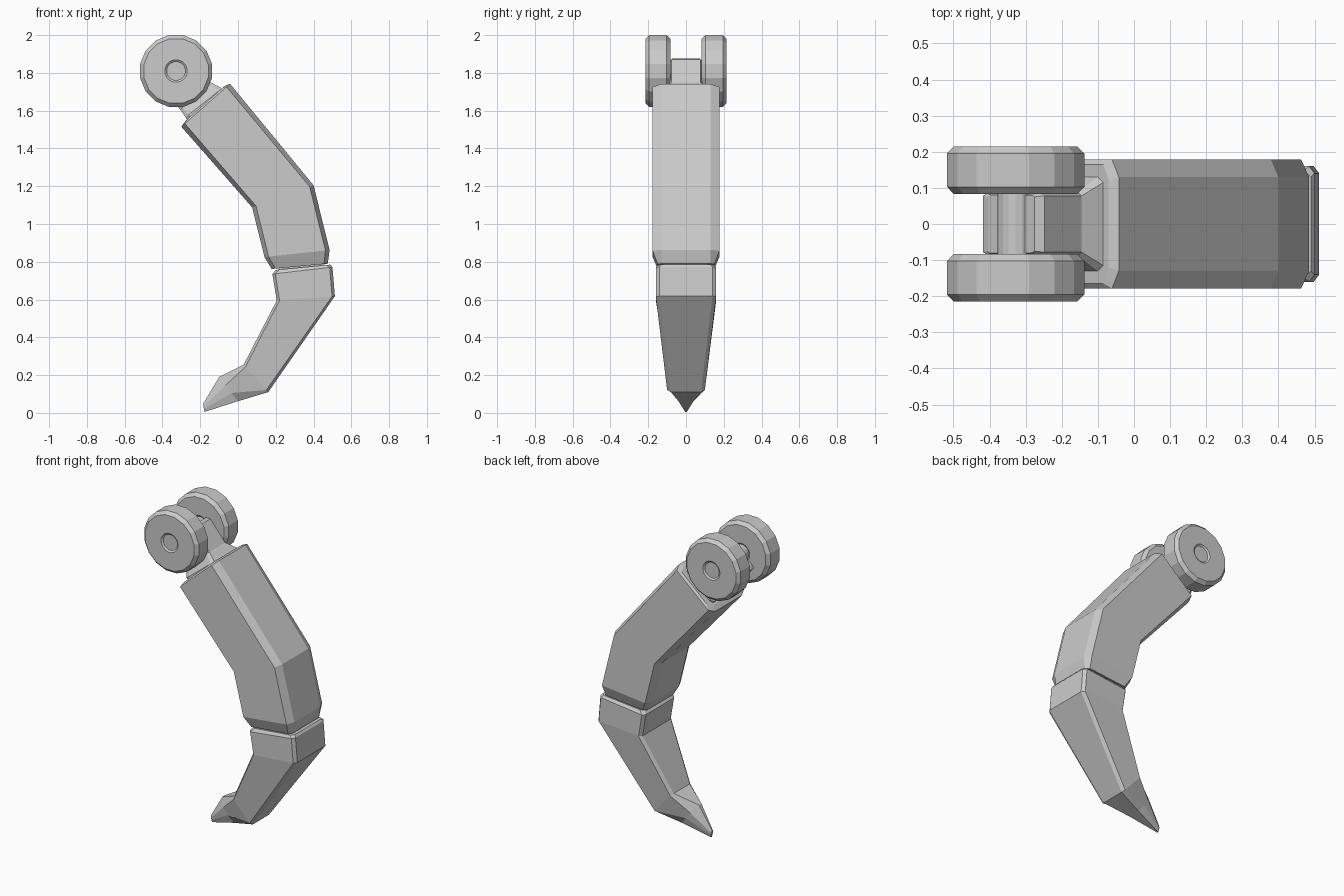
import bpy, bmesh, math
from mathutils import Vector

if "Cube" in bpy.data.objects:
    bpy.data.objects.remove(bpy.data.objects["Cube"])


def finish(name, bm):
    bmesh.ops.recalc_face_normals(bm, faces=bm.faces)
    mesh = bpy.data.meshes.new(name)
    bm.to_mesh(mesh)
    bm.free()
    obj = bpy.data.objects.new(name, mesh)
    bpy.context.collection.objects.link(obj)
    return obj


def loft(name, stations):
    """Skin chamfered cross-sections.
    Station: inner (x, z), outer (x, z), flat half-width inner,
    full half-width, flat half-width outer, chamfer depth."""
    bm = bmesh.new()
    rings = []
    for inner, outer, a, h, b, d in stations:
        pi, po = Vector(inner), Vector(outer)
        step = (po - pi).normalized() * d
        half = [(pi, a), (pi + step, h), (po - step, h), (po, b)]
        ring = half + [(p, -y) for p, y in reversed(half)]
        rings.append([bm.verts.new((p.x, y, p.y)) for p, y in ring])
    for r, s in zip(rings, rings[1:]):
        for i in range(8):
            j = (i + 1) % 8
            bm.faces.new((r[i], r[j], s[j], s[i]))
    bm.faces.new(rings[0])
    bm.faces.new(rings[-1])
    return finish(name, bm)


def wheel(name, y0, cx=-0.328, cz=1.81, n=16):
    """Lathe a bevelled disc with a recessed hub on both sides."""
    R, w = 0.194, 0.066
    side = [(0.05, w - 0.008), (0.06, w), (0.174, w), (R, w - 0.02)]
    profile = side + [(r, -y) for r, y in reversed(side)]
    bm = bmesh.new()
    rings = []
    for r, y in profile:
        angles = [2 * math.pi * (k + 0.5) / n for k in range(n)]
        rings.append([bm.verts.new((cx + r * math.cos(t), y0 + y,
                                    cz + r * math.sin(t))) for t in angles])
    for r, s in zip(rings, rings[1:]):
        for i in range(n):
            j = (i + 1) % n
            bm.faces.new((r[i], r[j], s[j], s[i]))
    bm.faces.new(rings[0])
    bm.faces.new(rings[-1])
    return finish(name, bm)


# Pair of joint discs
for label, sign in (("front", -1), ("back", 1)):
    wheel("joint_disc_" + label, sign * 0.149)

# Axle joining the discs through the neck
bpy.ops.mesh.primitive_cylinder_add(vertices=16, radius=0.05, depth=0.3,
                                    location=(-0.328, 0, 1.81),
                                    rotation=(math.pi / 2, 0, 0))
bpy.context.object.name = "axle"

# Neck that flares into the upper limb
loft("neck", [
    ((-0.405, 1.757), (-0.275, 1.875), 0.075, 0.08, 0.075, 0.01),
    ((-0.418, 1.737), (-0.248, 1.872), 0.078, 0.085, 0.078, 0.015),
    ((-0.305, 1.605), (-0.145, 1.750), 0.078, 0.088, 0.078, 0.015),
    ((-0.278, 1.565), (-0.085, 1.718), 0.115, 0.13, 0.115, 0.02),
    ((-0.255, 1.535), (-0.065, 1.695), 0.115, 0.13, 0.115, 0.02),
])

# Bent upper limb
loft("upper_limb", [
    ((-0.278, 1.547), (-0.07, 1.732), 0.12, 0.165, 0.12, 0.02),
    ((-0.300, 1.515), (-0.042, 1.742), 0.13, 0.178, 0.13, 0.025),
    ((0.075, 1.088), (0.400, 1.205), 0.13, 0.178, 0.13, 0.022),
    ((0.140, 0.825), (0.485, 0.862), 0.13, 0.178, 0.13, 0.022),
    ((0.178, 0.762), (0.475, 0.790), 0.13, 0.150, 0.13, 0.02),
])

# Knuckle hidden in the gap between limb and claw
loft("knuckle", [
    ((0.215, 0.80), (0.455, 0.82), 0.11, 0.12, 0.11, 0.02),
    ((0.220, 0.72), (0.460, 0.74), 0.11, 0.12, 0.11, 0.02),
])

# Tapering lower limb ending in a pointed claw
loft("claw", [
    ((0.200, 0.757), (0.490, 0.785), 0.13, 0.148, 0.13, 0.02),
    ((0.182, 0.735), (0.500, 0.772), 0.14, 0.160, 0.14, 0.015),
    ((0.205, 0.595), (0.513, 0.618), 0.14, 0.160, 0.14, 0.015),
    ((0.030, 0.255), (0.160, 0.110), 0.08, 0.100, 0.08, 0.015),
    ((-0.100, 0.190), (0.000, 0.062), 0.012, 0.052, 0.040, 0.055),
    ((-0.185, 0.048), (-0.178, 0.005), 0.004, 0.008, 0.004, 0.015),
])
